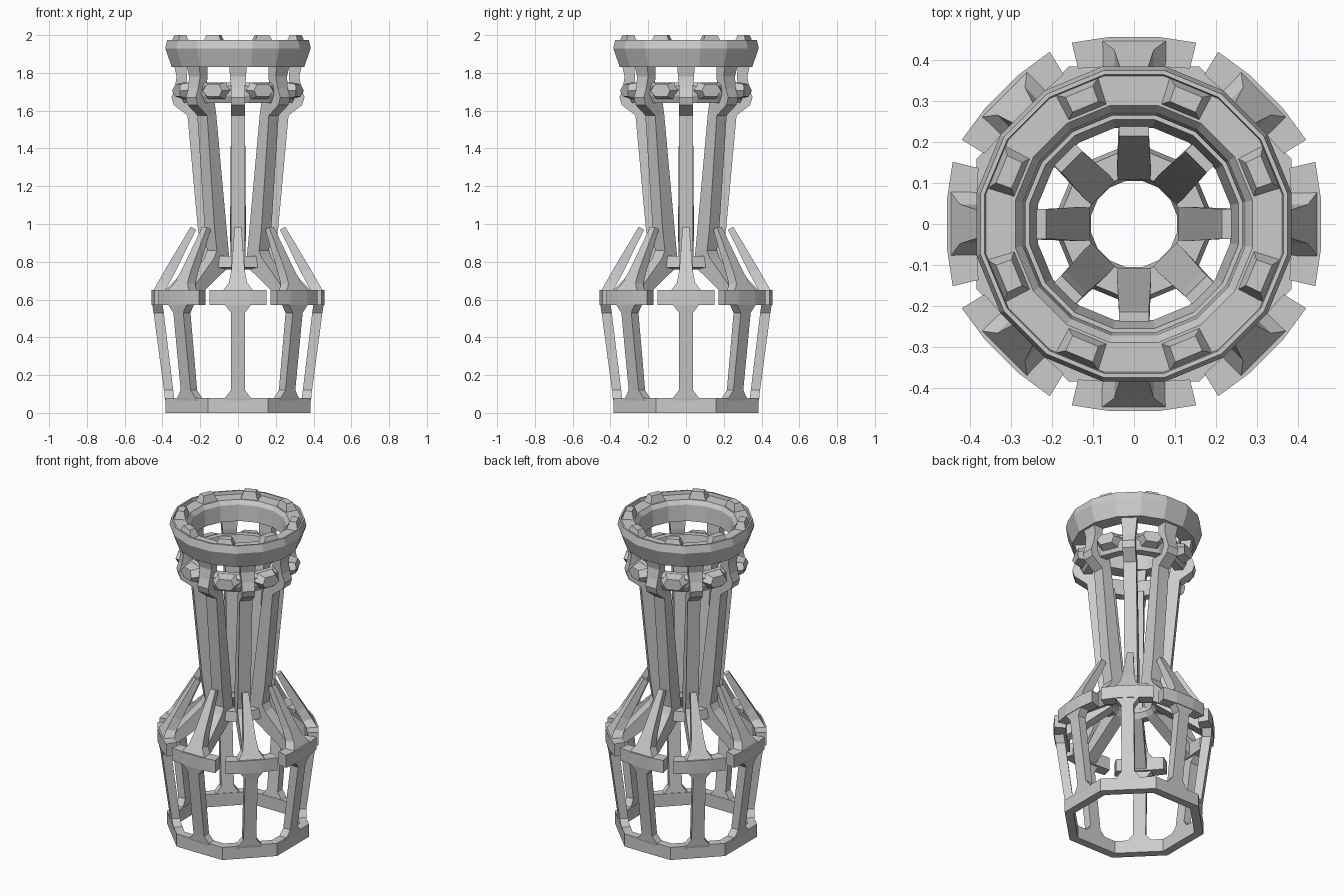
import bpy, bmesh
from math import sin, cos, pi, tau


def finish(name, bm):
    bmesh.ops.recalc_face_normals(bm, faces=bm.faces)
    me = bpy.data.meshes.new(name)
    bm.to_mesh(me)
    bm.free()
    ob = bpy.data.objects.new(name, me)
    bpy.context.collection.objects.link(ob)
    return ob


def ring(name, profile, n):
    """Closed (radius, z) profile turned into an n-sided ring, flats facing the axes."""
    bm = bmesh.new()
    k = 1 / cos(pi / n)
    loops = []
    for i in range(n):
        a = (i + 0.5) * tau / n
        loops.append([bm.verts.new((r * k * sin(a), -r * k * cos(a), z)) for r, z in profile])
    m = len(profile)
    for i in range(n):
        p, q = loops[i], loops[(i + 1) % n]
        for j in range(m):
            bm.faces.new((p[j], p[(j + 1) % m], q[(j + 1) % m], q[j]))
    return finish(name, bm)


def radial(name, sections, offset=0.0, count=8):
    """Loft of sections, each a loop of (tangent, radius, z), repeated around the axis."""
    bm = bmesh.new()
    for i in range(count):
        a = i * tau / count + offset
        rows = [[bm.verts.new((t * cos(a) + r * sin(a), t * sin(a) - r * cos(a), z))
                 for t, r, z in s] for s in sections]
        m = len(rows[0])
        for p, q in zip(rows, rows[1:]):
            for j in range(m):
                bm.faces.new((p[j], p[(j + 1) % m], q[(j + 1) % m], q[j]))
        bm.faces.new(rows[0])
        bm.faces.new(rows[-1])
    return finish(name, bm)


def bar(ro, zo, ri, zi, w, wi=None):
    """Cross-section of a rib: outer edge, inner edge and half width."""
    wi = w if wi is None else wi
    return [(-w, ro, zo), (w, ro, zo), (wi, ri, zi), (-wi, ri, zi)]


# Octagonal foot ring
ring("base_ring", [(0.385, 0), (0.385, 0.08), (0.335, 0.08), (0.335, 0)], 8)

# Lower posts, flared at both ends
radial("lower_post", [
    bar(0.384, 0.06, 0.336, 0.06, 0.075),
    bar(0.388, 0.08, 0.338, 0.08, 0.068),
    bar(0.392, 0.12, 0.343, 0.12, 0.037),
    bar(0.447, 0.53, 0.393, 0.53, 0.037),
    bar(0.455, 0.58, 0.400, 0.58, 0.075)])

# Wide shoulder plates, slightly bent along their width
radial("shoulder_plate", [
    [(t, r, 0.57), (t, r, 0.65), (t * 0.9, ri, 0.65), (t * 0.9, ri, 0.57)]
    for t, r, ri in ((-0.152, 0.443, 0.38), (-0.06, 0.457, 0.385),
                     (0.06, 0.457, 0.385), (0.152, 0.443, 0.38))])

# Free-standing spikes leaning inward above the plates
radial("shoulder_spike", [
    bar(0.453, 0.64, 0.390, 0.64, 0.085),
    bar(0.425, 0.69, 0.368, 0.68, 0.048),
    bar(0.385, 0.76, 0.335, 0.74, 0.035),
    bar(0.250, 0.985, 0.222, 0.97, 0.018)])

# Neck ribs, curving outward at the bottom into the shoulder plates
radial("neck_rib", [
    bar(0.275, 1.66, 0.215, 1.66, 0.037),
    bar(0.268, 1.58, 0.200, 1.58, 0.037),
    bar(0.213, 0.98, 0.128, 0.98, 0.037, 0.042),
    bar(0.195, 0.86, 0.107, 0.83, 0.037, 0.040),
    bar(0.215, 0.82, 0.125, 0.76, 0.037),
    bar(0.390, 0.645, 0.385, 0.58, 0.037)])

# Waist collar
ring("waist_collar", [(0.185, 0.77), (0.175, 0.83), (0.115, 0.83), (0.105, 0.79), (0.125, 0.76)], 16)

# Upper collar under the rim
ring("upper_collar", [(0.285, 1.64), (0.305, 1.68), (0.305, 1.73), (0.285, 1.75),
                      (0.255, 1.75), (0.235, 1.64)], 16)

# Faceted studs on the collar, between the struts
radial("collar_stud", [
    [(-0.085, 0.29, 1.71), (-0.05, 0.29, 1.75), (0.05, 0.29, 1.75),
     (0.085, 0.29, 1.71), (0.05, 0.29, 1.66), (-0.05, 0.29, 1.66)],
    [(-0.055, 0.355, 1.705), (-0.035, 0.345, 1.74), (0.035, 0.345, 1.74),
     (0.055, 0.355, 1.705), (0.035, 0.345, 1.675), (-0.035, 0.345, 1.675)]], pi / 8)

# Struts from rim to neck, with a protruding knuckle
radial("rim_strut", [
    bar(0.340, 1.85, 0.275, 1.85, 0.048),
    bar(0.325, 1.78, 0.270, 1.78, 0.042),
    bar(0.335, 1.72, 0.275, 1.70, 0.037),
    bar(0.352, 1.67, 0.300, 1.67, 0.037),
    bar(0.340, 1.63, 0.265, 1.65, 0.037),
    bar(0.268, 1.575, 0.225, 1.60, 0.037)])

# Flared top rim
ring("top_rim", [(0.350, 1.83), (0.385, 1.93), (0.375, 1.975), (0.365, 1.975), (0.362, 1.955),
                 (0.290, 1.955), (0.272, 1.93), (0.265, 1.83)], 16)

# Tapered blocks on top of the rim
radial("rim_block", [
    bar(0.368, 1.94, 0.292, 1.94, 0.062, 0.055),
    bar(0.350, 2.0, 0.310, 2.0, 0.036, 0.034)], pi / 8)
